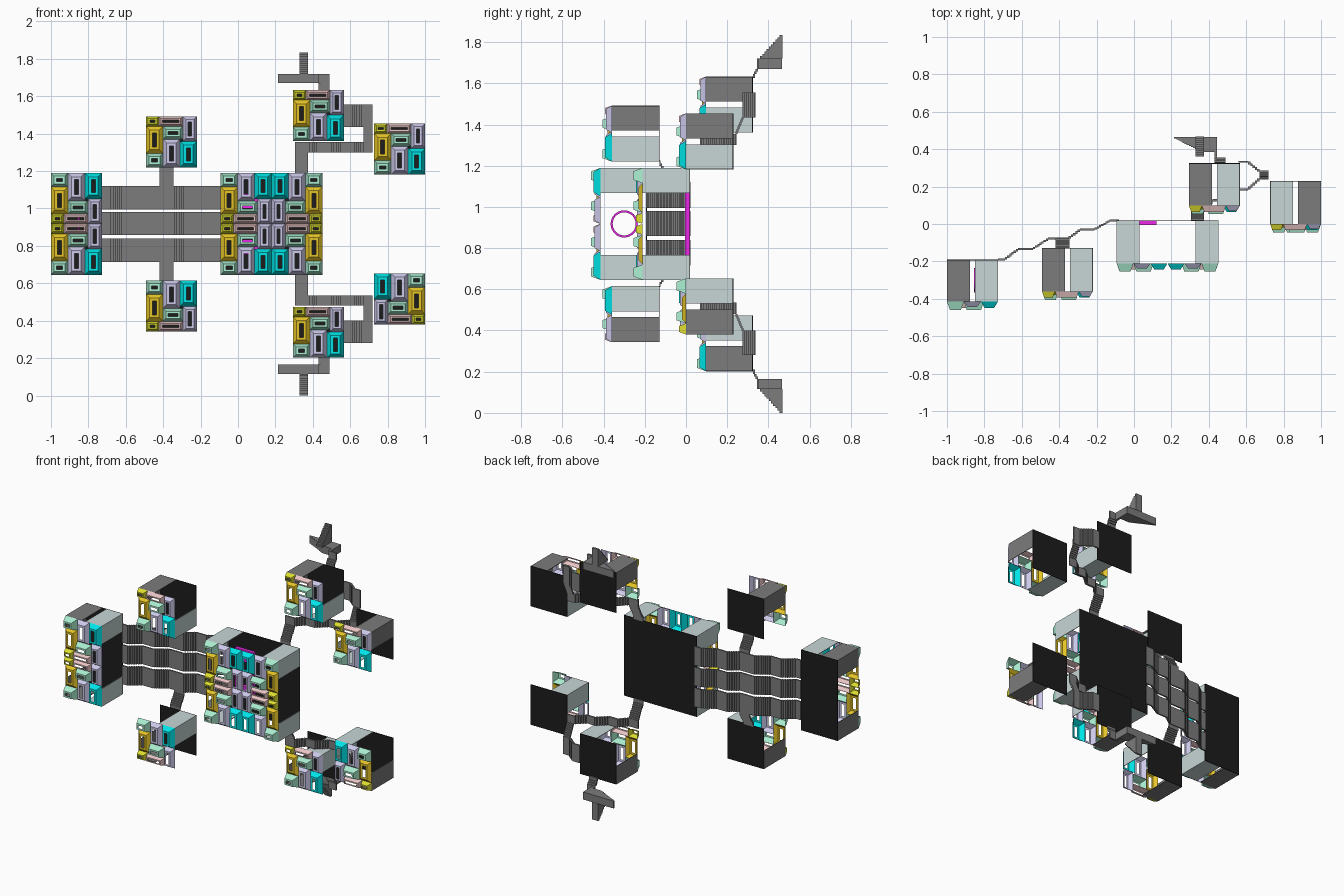
import bpy, bmesh, math
from mathutils import Vector

if "Cube" in bpy.data.objects:
    bpy.data.objects.remove(bpy.data.objects["Cube"])

MID = 0.9175          # height of the mirror plane
CELL = 0.272          # size of one panel module
COL = {'green': (.42, .88, .66), 'cyan': (0, .78, .8), 'pink': (.85, .58, .58),
       'purple': (.6, .58, .82), 'orange': (.78, .55, .02), 'yellow': (.75, .75, .03),
       'dark': (.2, .2, .2), 'teal': (.58, .68, .67), 'black': (.012, .012, .012),
       'magenta': (.85, .02, .8)}
MATS = {}
for n, c in COL.items():
    MATS[n] = bpy.data.materials.new(n)
    MATS[n].diffuse_color = (*c, 1)


def finish(bm, name, mats):
    me = bpy.data.meshes.new(name)
    bm.to_mesh(me)
    bm.free()
    for m in mats:
        me.materials.append(MATS[m])
    ob = bpy.data.objects.new(name, me)
    bpy.context.collection.objects.link(ob)
    return ob


def add_box(bm, x, y, z, mat=0):
    v = bmesh.ops.create_cube(bm, size=1)['verts']
    for p in v:
        for i, r in enumerate((x, y, z)):
            p.co[i] = r[0] if p.co[i] < 0 else r[1]
    for f in {f for p in v for f in p.link_faces}:
        f.material_index = mat


# Panel module: colour, u0, v0, u1, v1 (51sts from the top left), height
TILES = [('yellow', 0, 0, 13, 10, .033), ('pink', 13, 0, 37, 10, .033),
         ('purple', 37, 0, 51, 25, .028), ('orange', 0, 10, 17, 37, .02),
         ('green', 17, 10, 37, 23, .045), ('purple', 17, 23, 34, 51, .028),
         ('green', 0, 37, 17, 51, .045), ('cyan', 34, 25, 51, 51, .033)]
TMATS = ['yellow', 'pink', 'purple', 'orange', 'green', 'cyan']


def add_cell(bm, cx, cz, y, fx, fz):
    """Hollow bevelled tiles, each with a slot through its flat top."""
    for col, u0, v0, u1, v1, h in TILES:
        xs = sorted(cx + fx * (u / 51 - .5) * CELL for u in (u0, u1))
        zs = sorted(cz + fz * (.5 - v / 51) * CELL for v in (v0, v1))
        w = min(xs[1] - xs[0], zs[1] - zs[0])
        loops = []
        for ins, d in ((0, 0), (.22 * w, h), (.38 * w, h), (.40 * w, h * .4)):
            a, b, c, e = xs[0] + ins, xs[1] - ins, zs[0] + ins, zs[1] - ins
            loops.append([bm.verts.new((px, y - d, pz))
                          for px, pz in ((a, c), (b, c), (b, e), (a, e))])
        for p, q in zip(loops[:-2], loops[1:-1]):
            for i in range(4):
                j = (i + 1) % 4
                f = bm.faces.new((p[i], p[j], q[j], q[i]))
                f.normal_update()
                if f.normal.y > 0:
                    f.normal_flip()
                f.material_index = TMATS.index(col)
        bmesh.ops.delete(bm, geom=loops[-1], context='VERTS')


def module(name, x0, z0, nx, nz, front, back, flips, corners):
    """Room: black back plate, corner walls (L shapes) and tiled front."""
    x1, z1 = x0 + nx * CELL, z0 + nz * CELL
    bm = bmesh.new()
    for i in range(nx):
        for k in range(nz):
            fx, fz = flips[k * nx + i]
            add_cell(bm, x0 + (i + .5) * CELL, z0 + (k + .5) * CELL, front, fx, fz)
    finish(bm, name + '_front_tiles', TMATS)
    bm = bmesh.new()
    add_box(bm, (x0, x1), (back - .004, back), (z0, z1))
    finish(bm, name + '_back_plate', ['black'])
    bm = bmesh.new()
    L, t = .122, .004
    for key, mat in corners.items():
        xr = (x0, x0 + L) if 'L' in key else (x1 - L, x1)
        xt = (x0, x0 + t) if 'L' in key else (x1 - t, x1)
        zr = (z0, z0 + L) if 'B' in key else (z1 - L, z1)
        zt = (z0, z0 + t) if 'B' in key else (z1 - t, z1)
        m = 0 if mat == 'dark' else 1
        add_box(bm, xr, (front, back - .004), zt, m)
        add_box(bm, xt, (front, back - .004), zr, m)
    finish(bm, name + '_corner_walls', ['dark', 'teal'])


LOW = 2 * MID
D, T = 'dark', 'teal'
zc = MID - CELL
module('main_room', -.093, zc, 2, 2, -.21, .02,
       [(1, 1), (-1, 1), (1, -1), (-1, -1)], {'TL': T, 'TR': T, 'BL': T, 'BR': T})
module('left_room', -1, zc, 1, 2, -.415, -.19,
       [(1, 1), (1, -1)], {'TL': D, 'BL': D, 'TR': T, 'BR': T})
module('upper_middle_room', -.492, 1.22, 1, 1, -.36, -.128, [(1, 1)], {'TL': D, 'BR': T})
module('lower_middle_room', -.492, LOW - 1.22 - CELL, 1, 1, -.36, -.128, [(1, -1)],
       {'BL': D, 'TR': T})
module('upper_rear_room', .294, 1.361, 1, 1, .098, .325, [(1, 1)], {'TL': D, 'BR': T})
module('lower_rear_room', .294, LOW - 1.361 - CELL, 1, 1, .098, .325, [(1, 1)],
       {'BL': D, 'TR': T})
module('upper_right_room', .728, 1.182, 1, 1, 0, .23, [(1, 1)], {'TR': D, 'BL': T})
module('lower_right_room', .728, LOW - 1.182 - CELL, 1, 1, 0, .23, [(-1, -1)],
       {'BR': D, 'TL': T})


def stairs(name, axis, path, across, fill=None, mirror=True):
    """Stepped ramp along x or z; path is (position, y), fill makes it solid."""
    for side in ((1, -1) if mirror else (1,)):
        bm = bmesh.new()
        for (s0, y0), (s1, y1) in zip(path, path[1:]):
            n = max(1, round(abs(s1 - s0) / .011)) if abs(y1 - y0) > .012 else 1
            for i in range(n):
                s = sorted((s0 + (s1 - s0) * i / n, s0 + (s1 - s0) * (i + 1) / n))
                y = sorted((y0 + (y1 - y0) * i / n, y0 + (y1 - y0) * (i + 1) / n))
                yr = (y[0], fill if fill else y[1] + .005)
                x, z = (s, across) if axis == 'x' else (across, s)
                if side < 0:
                    z = (LOW - z[1], LOW - z[0])
                add_box(bm, x, yr, z)
        finish(bm, ('upper_' if side > 0 else 'lower_') + name, ['dark'])


# Three long ramps between the left room and the main room
ramp = [(-.728, -.195), (-.69, -.19), (-.62, -.138), (-.54, -.134), (-.46, -.083),
        (-.35, -.078), (-.29, -.035), (-.21, -.03), (-.13, .014), (-.08, .018)]
stairs('long_ramp', 'x', ramp, (.995, 1.12))
stairs('long_ramp_centre', 'x', ramp, (.858, .98), mirror=False)

# Side corridors, mirrored above and below
stairs('middle_link', 'z', [(1.12, -.083), (1.135, -.083), (1.21, -.128), (1.225, -.128)],
       (-.42, -.345))
stairs('main_exit', 'z', [(1.185, .018), (1.21, .02), (1.30, .068)], (.305, .375))
stairs('cross_passage', 'x', [(.305, .068), (.375, .072), (.42, .12), (.49, .128),
                              (.55, .18), (.61, .185), (.67, .238), (.72, .24)],
       (1.30, 1.355))
stairs('turning_steps', 'z', [(1.355, .24), (1.435, .275)], (.67, .72))
stairs('rear_passage', 'x', [(.72, .275), (.67, .28), (.61, .328), (.56, .332)],
       (1.435, 1.555))
stairs('rear_exit', 'z', [(1.625, .325), (1.645, .33), (1.67, .345)], (.43, .49))
stairs('tail_landing', 'x', [(.49, .345), (.44, .35)], (1.67, 1.72))
stairs('tail_lower_stair', 'x', [(.445, .385), (.36, .39), (.215, .462)], (1.67, 1.72), .466)
stairs('tail_landing_core', 'x', [(.445, .35), (.43, .352)], (1.67, 1.72), .466)
stairs('tail_upper_stair', 'z', [(1.72, .36), (1.835, .465)], (.33, .375), .468)

# Magenta ring standing inside the left room
bm = bmesh.new()
N, c = 32, Vector((-.852, -.30, MID))
rings = [[bm.verts.new(c + Vector((dx, r * math.cos(a), r * math.sin(a))))
          for a in (2 * math.pi * i / N for i in range(N))]
         for r, dx in ((.066, -.004), (.066, .004), (.056, .004), (.056, -.004))]
for k in range(4):
    p, q = rings[k], rings[(k + 1) % 4]
    for i in range(N):
        bm.faces.new((p[i], p[(i + 1) % N], q[(i + 1) % N], q[i]))
bmesh.ops.recalc_face_normals(bm, faces=bm.faces)
finish(bm, 'left_room_ring', ['magenta'])

# Magenta frame on the main room's back plate
bm = bmesh.new()
for z in ((1.0, 1.08), (LOW - 1.08, LOW - 1.0)):
    add_box(bm, (-.02, .12), (-.006, .016), z)
for x in ((-.02, -.01), (.11, .12)):
    add_box(bm, x, (-.006, .016), (LOW - 1.0, 1.0))
finish(bm, 'main_room_frame', ['magenta'])

for m in bpy.data.materials:
    if m.users and not m.is_grease_pencil:
        m.use_nodes = True
        m.node_tree.nodes["Principled BSDF"].inputs["Base Color"].default_value = m.diffuse_color
